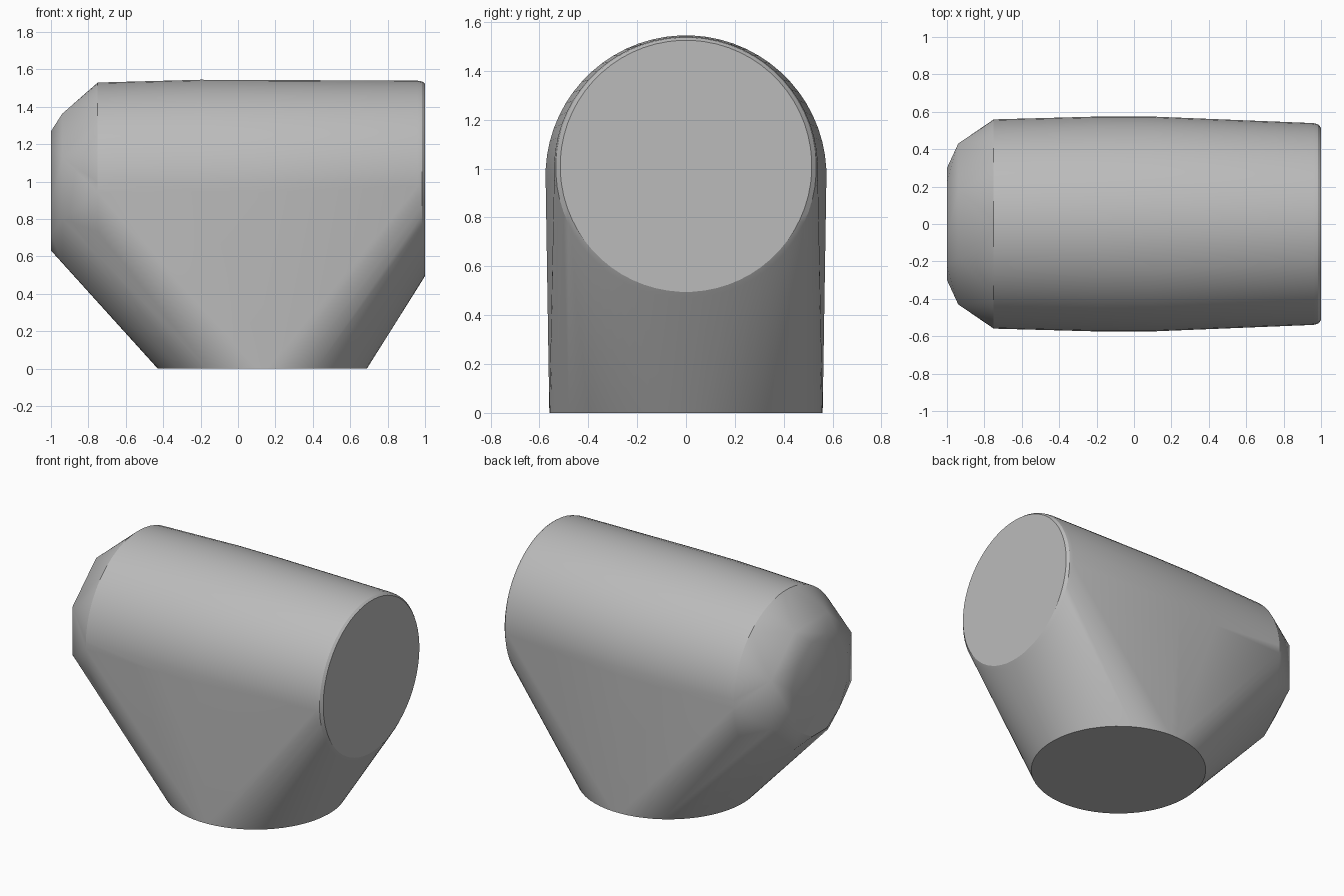
import bpy
import bmesh
import math
from mathutils import Vector

cube = bpy.data.objects.get("Cube")
if cube:
    bpy.data.objects.remove(cube, do_unlink=True)

# Plain grey material
grey = bpy.data.materials.new("plain grey")
grey.use_nodes = True
colour = (0.5, 0.5, 0.5, 1)
grey.diffuse_color = colour
grey.node_tree.nodes["Principled BSDF"].inputs["Base Color"].default_value = colour

bm = bmesh.new()


def ring(centre, radius, height, sides, upright=True):
    """Ring of points facing x when upright, otherwise lying flat."""
    for i in range(sides):
        a = 2 * math.pi * (i + 0.5) / sides
        c, s = math.cos(a), math.sin(a)
        offset = (0, radius * c, height * s) if upright else (radius * c, height * s, 0)
        bm.verts.new(Vector(centre) + Vector(offset))


# Horizontal barrel: x, centre z, radius
for x, z, r in [(-0.75, 0.97, 0.56), (-0.2, 0.97, 0.575), (0.1, 0.97, 0.575),
                (0.96, 1.0, 0.54), (0.985, 1.003, 0.533), (1.0, 1.01, 0.515)]:
    ring((x, 0, z), r, r, 64)

# Faceted nose on the narrow end
ring((-0.94, 0, 0.965), 0.465, 0.43, 8)
ring((-1.0, 0, 0.95), 0.31, 0.33, 12)

# Round flat foot
ring((0.13, 0, 0), 0.56, 0.56, 64, upright=False)

# Wrap one tight skin over all the rings
hull = bmesh.ops.convex_hull(bm, input=bm.verts[:])
spare = {g for g in hull["geom_interior"] + hull["geom_unused"]
         if isinstance(g, bmesh.types.BMVert)}
bmesh.ops.delete(bm, geom=list(spare), context='VERTS')
bmesh.ops.dissolve_limit(bm, angle_limit=math.radians(0.5),
                         verts=bm.verts[:], edges=bm.edges[:])
bmesh.ops.recalc_face_normals(bm, faces=bm.faces[:])

mesh = bpy.data.meshes.new("elbow_body")
bm.to_mesh(mesh)
bm.free()
mesh.materials.append(grey)
body = bpy.data.objects.new("elbow_body", mesh)
bpy.context.collection.objects.link(body)

# Smooth barrel with crisp end faces
bpy.ops.object.select_all(action='DESELECT')
body.select_set(True)
bpy.context.view_layer.objects.active = body
bpy.ops.object.shade_smooth_by_angle(angle=math.radians(25))
